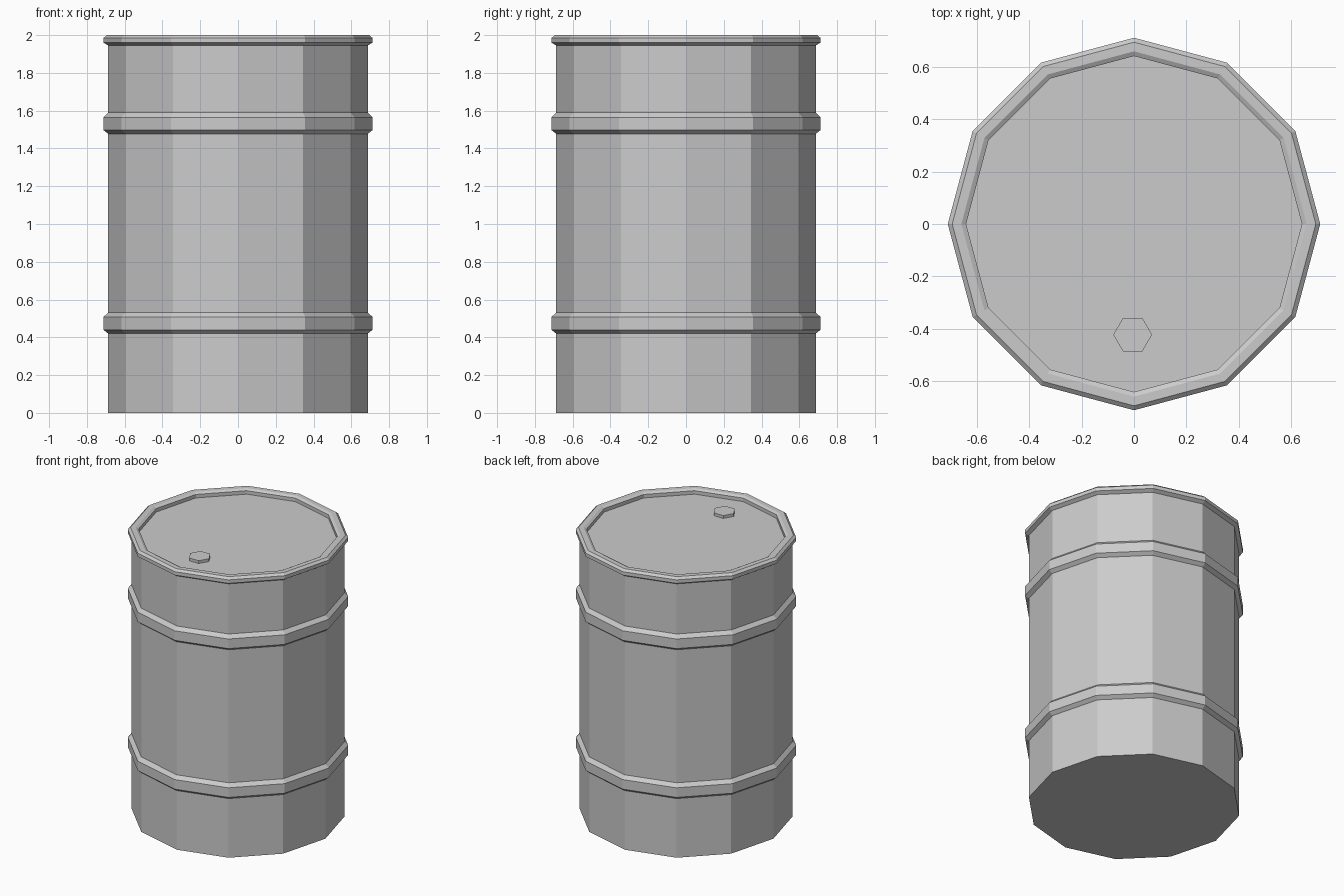
import bpy, bmesh
from math import cos, sin, pi

if "Cube" in bpy.data.objects:
    bpy.data.objects.remove(bpy.data.objects["Cube"])


def lathe(name, profile, sides, centre=(0, 0)):
    """Spin an (r, z) profile round z and cap both ends."""
    bm = bmesh.new()
    rings = [[bm.verts.new((centre[0] + r * cos(2 * pi * i / sides),
                            centre[1] + r * sin(2 * pi * i / sides), z))
              for i in range(sides)] for r, z in profile]
    for a, b in zip(rings, rings[1:]):
        for i in range(sides):
            j = (i + 1) % sides
            bm.faces.new((a[i], a[j], b[j], b[i]))
    bm.faces.new(rings[0][::-1])
    bm.faces.new(rings[-1])
    mesh = bpy.data.meshes.new(name)
    bm.to_mesh(mesh)
    bm.free()
    obj = bpy.data.objects.new(name, mesh)
    bpy.context.collection.objects.link(obj)
    return obj


R, RIB, LID = 0.687, 0.712, 1.965


def hoop(z):
    """Bevelled raised rib starting at height z."""
    return [(R, z), (RIB, z + 0.02), (RIB, z + 0.088), (R, z + 0.112)]


# Drum shell: wall, two ribs, rolled rim and recessed lid
rim = [(R, 1.945), (RIB, 1.96), (RIB, 1.985), (0.695, 2.0),
       (0.66, 2.0), (0.642, 1.99), (0.642, LID)]
lathe("drum_shell", [(R, 0)] + hoop(0.42) + hoop(1.477) + rim, 12)

# Hexagonal filler cap on the lid
lathe("filler_cap", [(0.074, LID - 0.005), (0.074, LID + 0.02)], 6, (-0.005, -0.423))
